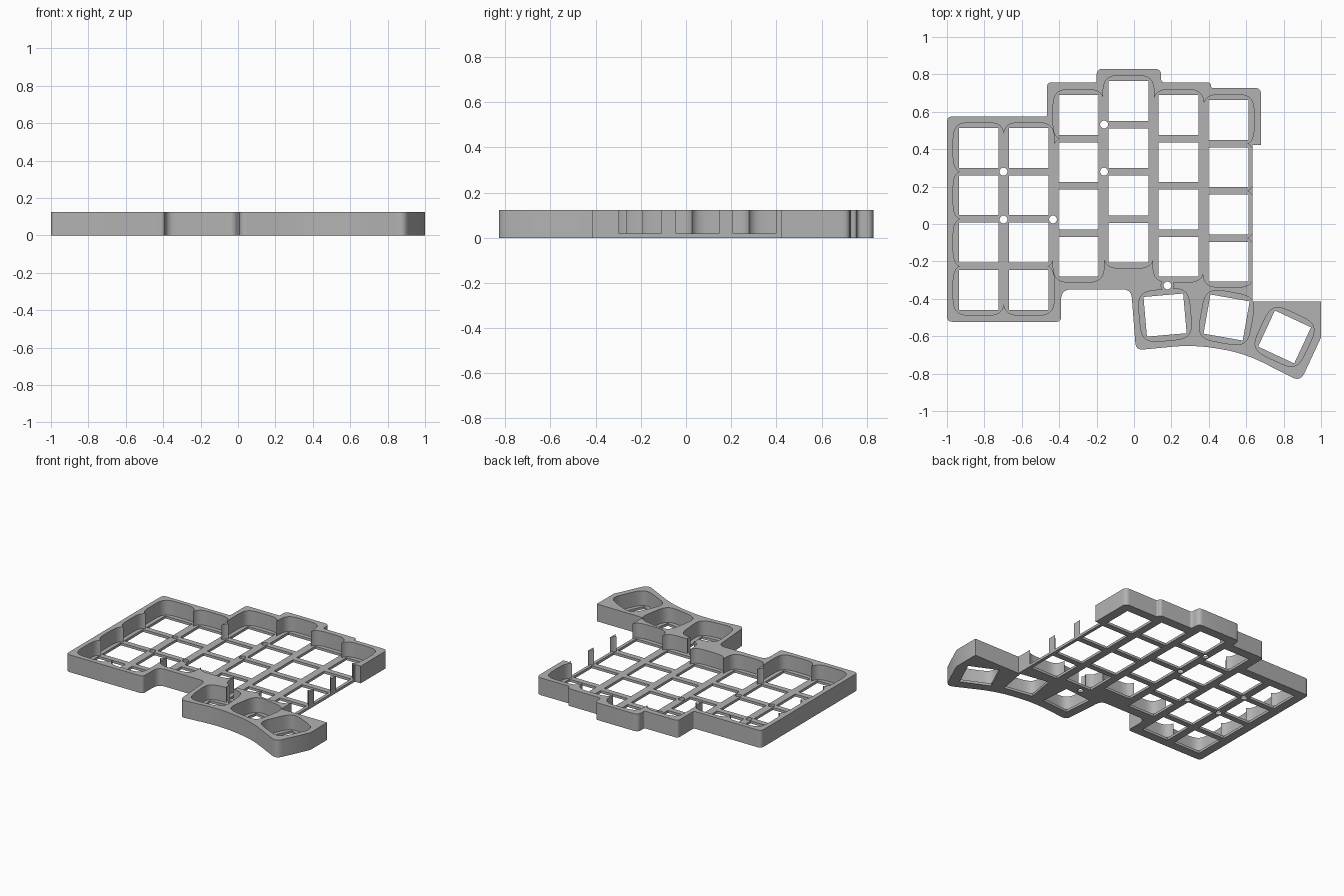
import bpy, bmesh, math
from mathutils import Vector, Matrix

if "Cube" in bpy.data.objects:
    bpy.data.objects.remove(bpy.data.objects["Cube"])

HEIGHT, FLOOR = 0.124, 0.018
PITCH_X, PITCH_Y = 0.267, 0.2527
KEY, WELL = 0.1065, 0.137          # half sizes of switch hole and key well

grey = bpy.data.materials.new("plain_grey")
grey.use_nodes = True
grey.diffuse_color = (0.45, 0.45, 0.45, 1)
grey.node_tree.nodes["Principled BSDF"].inputs["Base Color"].default_value = grey.diffuse_color


def rounded(corners, steps=6):
    """Polygon from (x, y, trim) corners, each softened by a small curve."""
    pts = []
    for i, (x, y, r) in enumerate(corners):
        p = Vector((x, y))
        if r == 0:
            pts.append(p)
            continue
        a = p + (Vector(corners[i - 1][:2]) - p).normalized() * r
        b = p + (Vector(corners[(i + 1) % len(corners)][:2]) - p).normalized() * r
        for k in range(steps + 1):
            t = k / steps
            pts.append(a * (1 - t) ** 2 + p * 2 * t * (1 - t) + b * t * t)
    return pts


def squircle(half, power, count=48):
    def axis(v):
        return math.copysign(abs(v) ** (2 / power), v) * half
    angles = [math.tau * k / count for k in range(count)]
    return [Vector((axis(math.cos(a)), axis(math.sin(a)))) for a in angles]


def box(x0, x1, y0, y1):
    return [Vector(p) for p in ((x0, y0), (x1, y0), (x1, y1), (x0, y1))]


def place(shape, x, y, turn=0):
    rot = Matrix.Rotation(math.radians(turn), 2)
    return [rot @ p + Vector((x, y)) for p in shape]


def prisms(name, shapes, z0, z1):
    """One object holding an upright prism for every shape."""
    bm = bmesh.new()
    for shape in shapes:
        low = [bm.verts.new((p.x, p.y, z0)) for p in shape]
        high = [bm.verts.new((p.x, p.y, z1)) for p in shape]
        bm.faces.new(low[::-1])
        bm.faces.new(high)
        for i in range(len(shape)):
            j = (i + 1) % len(shape)
            bm.faces.new((low[i], low[j], high[j], high[i]))
    bmesh.ops.recalc_face_normals(bm, faces=bm.faces)
    mesh = bpy.data.meshes.new(name)
    bm.to_mesh(mesh)
    bm.free()
    mesh.materials.append(grey)
    ob = bpy.data.objects.new(name, mesh)
    bpy.context.collection.objects.link(ob)
    return ob


# Key layout: top row height of each column, then the thumb cluster
tops = [0.406, 0.406, 0.583, 0.658, 0.583, 0.556]
columns = [(-0.83 + i * PITCH_X, top) for i, top in enumerate(tops)]
keys = [(x, top - r * PITCH_Y, 0) for x, top in columns for r in range(4)]
keys += [(0.166, -0.487, 5), (0.495, -0.5, -10), (0.805, -0.604, -25)]

# Outer case outline
outline = rounded([
    (-1, 0.575, .03), (-1, -0.523, .03), (-0.39, -0.523, .025), (-0.39, -0.35, .055),
    (-0.015, -0.35, .045), (0.01, -0.675, .04), (0.32, -0.645, .12), (0.59, -0.69, .12),
    (0.89, -0.843, .05), (1, -0.607, 0), (1, -0.415, 0), (0.634, -0.415, 0),
    (0.634, 0.422, 0), (0.68, 0.422, 0), (0.68, 0.727, .035), (0.412, 0.727, .01),
    (0.412, 0.757, .02), (0.145, 0.757, .02), (0.145, 0.83, .035), (-0.2, 0.83, .035),
    (-0.2, 0.757, .01), (-0.465, 0.757, .025), (-0.465, 0.575, .01)])
case = prisms("key_case", [outline], 0, HEIGHT)

# Key wells, joined across neighbouring columns
wells = [place(squircle(WELL, 4.15), *key) for key in keys]
for (x0, t0), (x1, t1) in zip(columns, columns[1:]):
    wells.append(box(x0, x1, max(t0, t1) - 3 * PITCH_Y, min(t0, t1)))

# Screw holes, the last with a clearance pocket in the wall
screws = [(-0.698, 0.28), (-0.698, 0.024), (-0.433, 0.024),
          (-0.16, 0.532), (-0.16, 0.28), (0.179, -0.329)]
wells.append(place(squircle(0.034, 2, 24), *screws[-1]))
through = [place(box(-KEY, KEY, -KEY, KEY), *key) for key in keys]
through += [place(squircle(0.021, 2, 24), *s) for s in screws]

cutters = [prisms("well_cutter", wells, FLOOR, 0.3),
           prisms("hole_cutter", through, -0.1, 0.4)]
bpy.ops.object.select_all(action='DESELECT')
bpy.context.view_layer.objects.active = case
case.select_set(True)
for cutter in cutters:
    cutter.hide_render = True
    mod = case.modifiers.new(cutter.name, 'BOOLEAN')
    mod.operation = 'DIFFERENCE'
    mod.solver = 'EXACT'
    mod.use_self = True
    mod.object = cutter
    bpy.ops.object.modifier_apply(modifier=mod.name)
    bpy.data.objects.remove(cutter)

bpy.ops.object.shade_smooth_by_angle(angle=math.radians(30))
